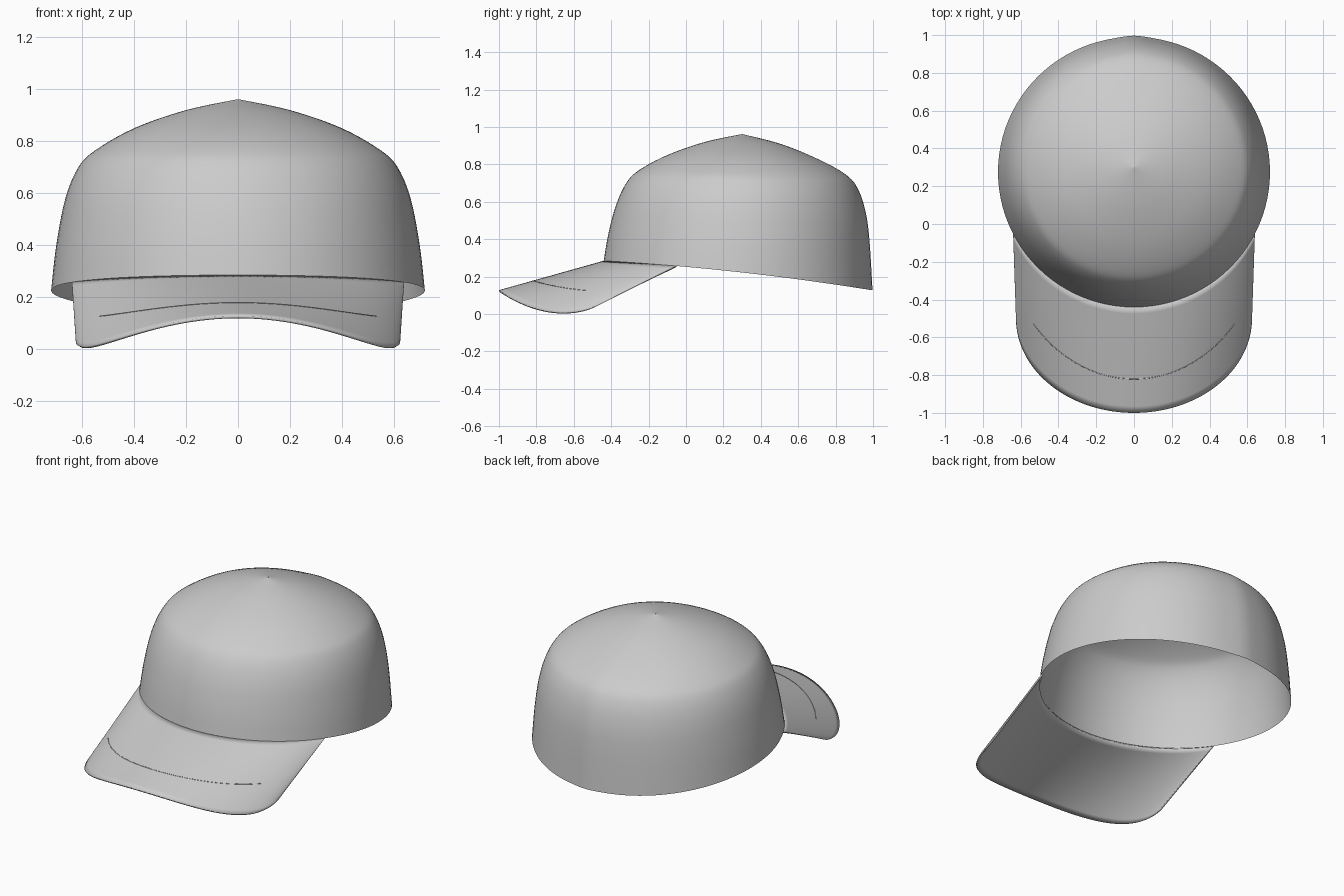
import bpy
from math import sin, cos, pi, sqrt, exp
from mathutils import Vector

if "Cube" in bpy.data.objects:
    bpy.data.objects.remove(bpy.data.objects["Cube"])


def grid_object(name, rows, closed=False):
    """Skin a list of equal-length point rows with quads."""
    n = len(rows[0])
    verts = [p for row in rows for p in row]
    faces = []
    for j in range(len(rows) - 1):
        for i in range(n if closed else n - 1):
            k = (i + 1) % n
            faces.append((j * n + i, j * n + k, (j + 1) * n + k, (j + 1) * n + i))
    mesh = bpy.data.meshes.new(name)
    mesh.from_pydata(verts, [], faces)
    mesh.polygons.foreach_set("use_smooth", [True] * len(faces))
    ob = bpy.data.objects.new(name, mesh)
    bpy.context.collection.objects.link(ob)
    return ob


def smooth_rows(keys, steps):
    """Catmull-Rom interpolation of the profile rows."""
    out = []
    for i in range(len(keys) - 1):
        a, b, c, d = (keys[min(max(i + o, 0), len(keys) - 1)] for o in (-1, 0, 1, 2))
        for s in range(steps):
            t = s / steps
            out.append([q + t / 2 * (r - p + t * (2 * p - 5 * q + 4 * r - w
                        + t * (3 * (q - r) + w - p)))
                        for p, q, r, w in zip(a, b, c, d)])
    out.append(list(keys[-1]))
    return out


# Crown levels: half width, front y, back y, front z, side z, back z
LEVELS = [
    (.72, -.44, .99, .285, .225, .128),
    (.70, -.415, .975, .43, .40, .38),
    (.665, -.375, .957, .58, .58, .53),
    (.615, -.32, .92, .70, .70, .655),
    (.55, -.25, .86, .77, .765, .737),
    (.40, -.10, .72, .85, .85, .82),
    (.20, .10, .51, .92, .92, .908),
    (.001, .299, .301, .962, .962, .962),
]


def crown_point(level, a):
    """Point on a crown ring; angle 0 is the front."""
    w, yf, yb, zf, zs, zb = level
    c = cos(a)
    y = (yf + yb) / 2 - (yb - yf) / 2 * c
    y += .01 * w * exp(-((a - pi) / .1) ** 2)   # faint ridge at the back seam
    z = zs + (zf - zb) / 2 * c + ((zf + zb) / 2 - zs) * c * c
    return Vector((w * sin(a), y, z))


# Crown: open thin dome
N = 96
rows = [[crown_point(lv, 2 * pi * i / N) for i in range(N)]
        for lv in smooth_rows(LEVELS, 5)]
grid_object("crown", rows, closed=True)


# Brim: ruled from the crown rim to a drooping elliptical front edge
def brim_point(t, v):
    x = .64 * sin(t)
    root = crown_point(LEVELS[0], 0)
    c = sqrt(1 - (x / LEVELS[0][0]) ** 2)
    z = .225 + .0785 * c - .0185 * c * c
    root = Vector((x, .275 - .715 * c, z))
    tx, ty = .625 * sin(t), -.5 - .5 * cos(t)
    tip = Vector((tx, ty, .293 + .295 * (ty + .44) - .625 * tx * tx))
    return root.lerp(tip, v)


M = 64
angles = [-pi / 2 + pi * i / M for i in range(M + 1)]
brim = grid_object("brim", [[brim_point(t, j / 16) for t in angles]
                            for j in range(16, -1, -1)])
# Fabric thickness downwards
sol = brim.modifiers.new("thickness", "SOLIDIFY")
sol.thickness = .01
up = brim.data.polygons[M // 2].normal.z > 0
sol.offset = -1 if up else 1

# Seam line across the brim
curve = bpy.data.curves.new("brim_seam", "CURVE")
curve.dimensions = "3D"
curve.bevel_depth = .002
curve.bevel_resolution = 1
spline = curve.splines.new("POLY")
seam = [brim_point(t, .68 - .36 * (.63 * sin(t)) ** 2)
        for t in [-1 + i / 16 for i in range(33)]]
spline.points.add(len(seam) - 1)
for p, co in zip(spline.points, seam):
    p.co = (*co, 1)
bpy.context.collection.objects.link(bpy.data.objects.new("brim_seam", curve))
